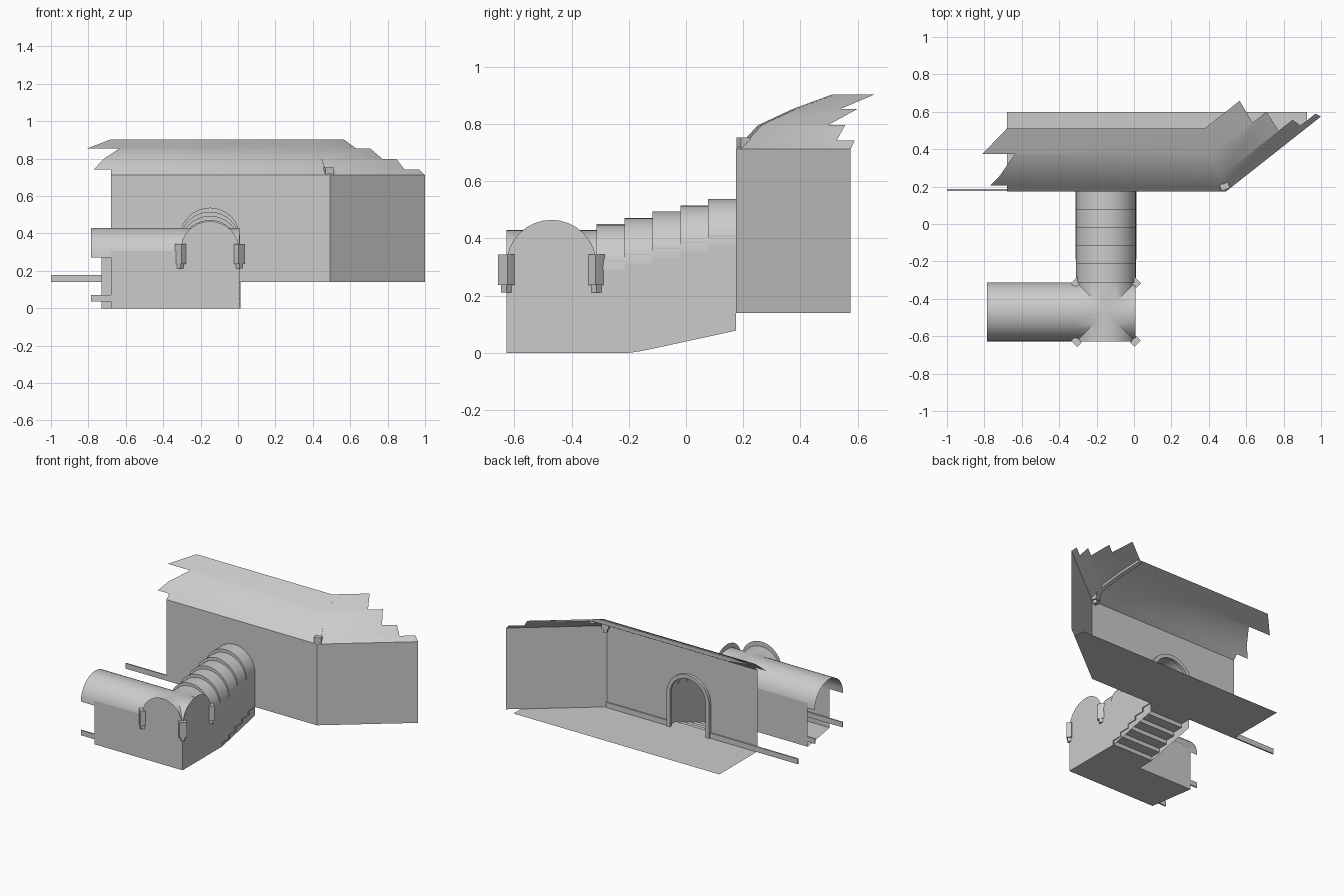
import bpy, bmesh, math
from mathutils import Vector, Matrix

if "Cube" in bpy.data.objects:
    bpy.data.objects.remove(bpy.data.objects["Cube"])

R = 0.158                      # half width of corridors
CX, CY = -0.15, -0.47          # centre of the crossing
X0, X1, Y0, Y1 = CX - R, CX + R, CY - R, CY + R
HY, HX = 0.175, 0.493          # hall wall line and its corner
FZ, WZ = 0.14, 0.712           # hall floor and wall top
VZ = 0.272                     # spring height of the low vaults


def make(name, verts, faces, smooth=False):
    me = bpy.data.meshes.new(name)
    me.from_pydata([tuple(v) for v in verts], [], faces)
    bm = bmesh.new()
    bm.from_mesh(me)
    bmesh.ops.remove_doubles(bm, verts=bm.verts, dist=1e-5)
    bmesh.ops.recalc_face_normals(bm, faces=bm.faces)
    bm.to_mesh(me)
    bm.free()
    ob = bpy.data.objects.new(name, me)
    bpy.context.collection.objects.link(ob)
    if smooth:
        bpy.ops.object.select_all(action='DESELECT')
        ob.select_set(True)
        bpy.context.view_layer.objects.active = ob
        bpy.ops.object.shade_smooth_by_angle(angle=math.radians(35))
    return ob


def panel(name, verts):
    return make(name, verts, [list(range(len(verts)))])


def loft(name, rows, closed=False, caps=False):
    n = len(rows[0])
    verts = [v for row in rows for v in row]
    faces = [[i * n + j, i * n + (j + 1) % n, (i + 1) * n + (j + 1) % n, (i + 1) * n + j]
             for i in range(len(rows) - 1) for j in range(n if closed else n - 1)]
    if caps:
        faces += [list(range(n)), list(range(len(verts) - n, len(verts)))]
    return make(name, verts, faces, True)


def box(name, lo, hi, angle=0):
    c = [(a + b) / 2 for a, b in zip(lo, hi)]
    s = [b - a for a, b in zip(lo, hi)]
    rot = Matrix.Rotation(angle, 3, 'Z')
    v = [Vector(c) + rot @ Vector((x * s[0], y * s[1], z * s[2]))
         for x in (-.5, .5) for y in (-.5, .5) for z in (-.5, .5)]
    return make(name, v, [(0, 1, 3, 2), (4, 6, 7, 5), (0, 4, 5, 1),
                          (2, 3, 7, 6), (0, 2, 6, 4), (1, 5, 7, 3)])


def arc(zc, r=R, n=16):
    # half circle as (offset, height), from -r to +r
    return [(-r * math.cos(math.pi * i / n), zc + r * math.sin(math.pi * i / n))
            for i in range(n + 1)]


# Entrance corridor: floor, vault, walls with blind arches
panel("corridor_floor", [(-.68, Y0, 0), (X1, Y0, 0), (X1, -.19, 0), (X0, -.19, 0),
                         (X0, Y1, 0), (-.73, Y1, 0)])
loft("corridor_vault", [[(x, CY + o, z) for o, z in arc(VZ)] for x in (-.785, X0)])
panel("corridor_front_wall", [(X1, Y0, 0), (-.68, Y0, 0), (-.68, Y0, .307)]
      + [(CX + o, Y0, z) for o, z in arc(.307)])
panel("corridor_back_wall", [(-.73, Y1, 0), (X0, Y1, 0), (X0, Y1, .307), (-.73, Y1, .307)])
for nm, a, b in (("front", Y0, Y0 + .01), ("back", Y1 - .01, Y1)):
    box("corridor_skirting_" + nm, (-.785, a, .035), (X0, b, .07))

# Groin vault over the crossing: four curved sectors meeting on the diagonals
gv, gf = [], []
for k in range(4):
    rot = Matrix.Rotation(k * math.pi / 2, 3, 'Z')
    base = len(gv)
    prof = arc(VZ)
    for v, z in prof:
        for u in (abs(v), R):
            gv.append(rot @ Vector((u, v, z)) + Vector((CX, CY, 0)))
    gf += [[base + 2 * i, base + 2 * i + 1, base + 2 * i + 3, base + 2 * i + 2]
           for i in range(len(prof) - 1)]
make("crossing_groin_vault", gv, gf, True)

# Stair passage: stepped vault and side walls with stepped tops
N = 5
ys = [Y1 + (HY - Y1) * i / N for i in range(N + 1)]
zcs = [.289 + .022 * i for i in range(N)]
rows = [[(CX + o, y, z) for o, z in arc(VZ)] for y in (Y1,)]
tops = []
for i in range(N):
    for y in (ys[i], ys[i + 1]):
        rows.append([(CX + o, y, z) for o, z in arc(zcs[i], .161)])
        tops.append((y, zcs[i] + .035))
loft("stair_vault", rows)
slope = [(HY, .078), (-.12, .014), (-.16, .006), (-.2, 0)]
panel("east_wall", [(X1, y, z) for y, z in slope + [(Y0, 0)]]
      + [(X1, CY + o, z) for o, z in arc(.307)] + [(X1, y, z) for y, z in tops])
panel("stair_west_wall", [(X0, y, z) for y, z in slope + [(Y1, 0)] + tops])

# Steps
st, sy, sz = [], -.19, 0
for i in range(N):
    y = -.19 + .073 * i
    st += [(y, .028 * i), (y, .028 * (i + 1))]
st.append((HY, FZ))
make("stair_steps", [(x, y, z) for y, z in st for x in (X0 - .006, X1 + .006)],
     [[2 * i, 2 * i + 1, 2 * i + 3, 2 * i + 2] for i in range(len(st) - 1)])

# Hall: floor, wall with archway, angled wall
panel("hall_floor", [(-.68, HY, FZ), (HX, HY, FZ), (.925, .516, FZ), (.925, .6, FZ), (-.68, .6, FZ)])
panel("hall_wall", [(-.68, HY, FZ), (X0, HY, FZ)] + [(CX + o, HY, z) for o, z in arc(zcs[-1])]
      + [(X1, HY, FZ), (HX, HY, FZ), (HX, HY, WZ), (-.68, HY, WZ)])
panel("hall_angled_wall", [(HX, HY, FZ), (1, .575, FZ), (1, .575, WZ), (HX, HY, WZ)])

# Archway trim and hall skirting
path = lambda r: [(-r, FZ)] + arc(zcs[-1], r) + [(r, FZ)]
loft("archway_trim", [[(CX + a, HY, b), (CX + c, HY, d), (CX + c, HY + .02, d), (CX + a, HY + .02, b)]
                      for (a, b), (c, d) in zip(path(.14), path(.166))], True, True)
box("hall_skirting_left", (-1, HY + .001, FZ), (X0, HY + .011, FZ + .037))
box("hall_skirting_right", (X1, HY + .001, FZ), (HX, HY + .011, FZ + .037))

# Broken hall roof: profile (inward offset, height), mitred at the corner
prof = [(0, .712), (.03, .742), (.08, .797), (.2, .853), (.335, .903)]
left = [(-.68, -.68), (-.77, -.72), (-.72, -.636), (-.81, -.68)]
right = [(1.0, .97), (.89, .848), (.773, .709), (.634, .565)]
left[0], left[1], left[2] = (-.68, -.68), (-.77, -.72), (-.72, -.636)
tan = .4 / (1 - HX)
mitre = lambda o: HX - .347 * o


def far(o, x):
    # point on the angled roof at inward offset o
    return x, HY + o + (x - mitre(o)) * tan


rv, rf = [], []
for i in range(4):
    (o0, z0), (o1, z1) = prof[i], prof[i + 1]
    b = len(rv)
    rv += [(left[i][0], HY + o0, z0), (mitre(o0), HY + o0, z0), (mitre(o1), HY + o1, z1),
           (left[i][1], HY + o1, z1), (*far(o0, right[i][0]), z0), (*far(o1, right[i][1]), z1)]
    rf += [[b, b + 1, b + 2, b + 3], [b + 1, b + 4, b + 5, b + 2]]
make("hall_roof", rv, rf, True)

# Rib under the roof mitre
loft("roof_rib", [[(mitre(o) + s, HY + o + s * .3, z - d)
                   for s, d in ((-.016, .002), (.016, .002), (.016, .018), (-.016, .018))]
                  for o, z in prof[1:]], True, True)


# Brackets at the crossing corners and at the hall corner
def bracket(name, x, y, z, h, angle):
    box(name + "_block", (x - .017, y - .024, z + .025), (x + .017, y + .024, z + h), angle)
    box(name + "_foot", (x - .012, y - .013, z), (x + .012, y + .013, z + .025), angle)


for nm, x, y, a in (("front_left", X0, Y0, 45), ("front_right", X1, Y0, 135),
                    ("back_left", X0, Y1, -45), ("back_right", X1, Y1, 45)):
    bracket("bracket_" + nm, x, y, .212, .132, math.radians(a))
bracket("hall_bracket", HX - .008, HY + .026, .68, .072, math.radians(109))
